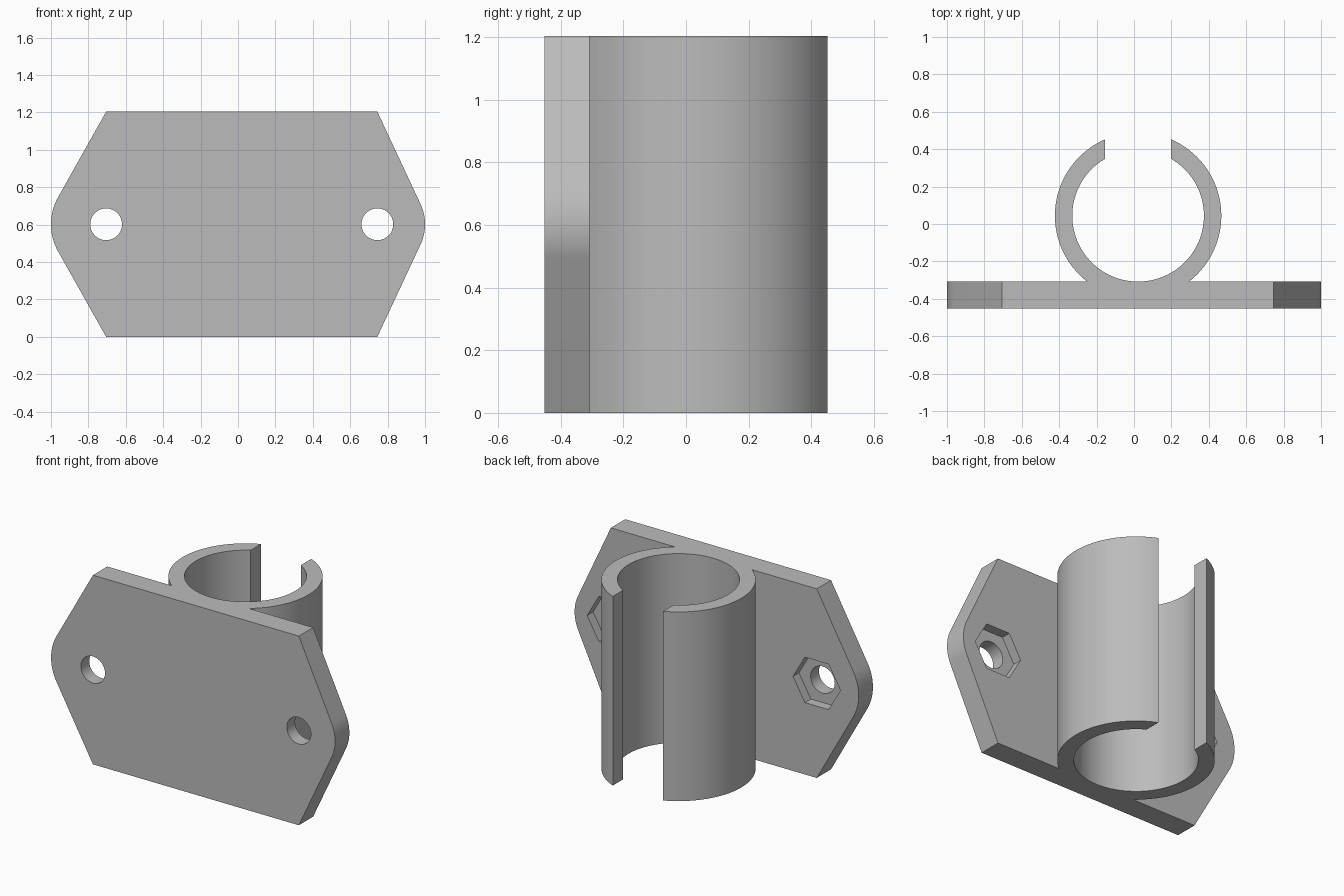
import bpy, bmesh
from math import sin, cos, acos, pi, radians
from mathutils import Matrix, Vector

if "Cube" in bpy.data.objects:
    bpy.data.objects.remove(bpy.data.objects["Cube"], do_unlink=True)

HEIGHT = 1.204
MID = HEIGHT / 2
PLATE_FRONT, PLATE_BACK = -0.452, -0.308
RING_X, RING_Y = 0.022, 0.044
RING_OUTER, RING_BORE, SLOT_WIDTH = 0.445, 0.352, 0.354
HOLE_RADIUS, NUT_RADIUS, NUT_DEPTH = 0.085, 0.167, 0.06
# Bolt ears: x centre, rounding radius, side
EARS = [(0.745, 0.255, 1), (-0.705, 0.295, -1)]

grey = bpy.data.materials.new("grey plastic")
grey.use_nodes = True
grey.diffuse_color = (0.5, 0.5, 0.5, 1)
grey.node_tree.nodes["Principled BSDF"].inputs["Base Color"].default_value = (0.5, 0.5, 0.5, 1)


def prism(name, points, offset):
    """Extrude a closed outline of 3D points along offset."""
    bm = bmesh.new()
    face = bm.faces.new([bm.verts.new(p) for p in points])
    moved = bmesh.ops.extrude_face_region(bm, geom=[face])["geom"]
    bmesh.ops.translate(bm, vec=offset, verts=[v for v in moved if isinstance(v, bmesh.types.BMVert)])
    bmesh.ops.recalc_face_normals(bm, faces=bm.faces)
    mesh = bpy.data.meshes.new(name)
    bm.to_mesh(mesh)
    bm.free()
    mesh.materials.append(grey)
    obj = bpy.data.objects.new(name, mesh)
    bpy.context.collection.objects.link(obj)
    return obj


def circle(radius, sides):
    return [(radius * cos(2 * pi * i / sides), radius * sin(2 * pi * i / sides)) for i in range(sides)]


def upright(name, radius, z0, z1):
    """Vertical cylinder on the ring axis."""
    points = [(RING_X + u, RING_Y + v, z0) for u, v in circle(radius, 96)]
    return prism(name, points, (0, 0, z1 - z0))


def crosswise(name, x, radius, sides, y0, y1):
    """Prism running front to back at a bolt position."""
    points = [(x + u, y0, MID + v) for u, v in circle(radius, sides)]
    return prism(name, points, (0, y1 - y0, 0))


def combine(target, other, operation):
    """Apply a boolean and discard the helper."""
    bpy.context.view_layer.objects.active = target
    mod = target.modifiers.new(operation.lower(), 'BOOLEAN')
    mod.object, mod.operation, mod.solver = other, operation, 'EXACT'
    bpy.ops.object.modifier_apply(modifier=mod.name)
    bpy.data.objects.remove(other, do_unlink=True)


# Mounting plate: flat top and bottom, straight flanks tangent to rounded ears
outline = []
for x, radius, side in EARS:
    sweep = pi / 2 - acos(radius / MID)
    arc = [-sweep + 2 * sweep * i / 16 for i in range(17)]
    ear = [(x, 0)] + [(x + side * radius * cos(a), MID + radius * sin(a)) for a in arc] + [(x, HEIGHT)]
    outline += ear if side > 0 else ear[::-1]
bracket = prism("clip_bracket", [(x, PLATE_FRONT, z) for x, z in outline],
                (0, PLATE_BACK - PLATE_FRONT, 0))

# Clip ring: joined to the plate, bored through and slotted at the back
combine(bracket, upright("ring_body", RING_OUTER, 0, HEIGHT), 'UNION')
combine(bracket, upright("bore_cutter", RING_BORE, -0.1, HEIGHT + 0.1), 'DIFFERENCE')
half = SLOT_WIDTH / 2
slot = [(RING_X - half, RING_Y, -0.1), (RING_X + half, RING_Y, -0.1),
        (RING_X + half, 0.6, -0.1), (RING_X - half, 0.6, -0.1)]
combine(bracket, prism("slot_cutter", slot, (0, 0, HEIGHT + 0.2)), 'DIFFERENCE')

# Bolt holes with hexagonal nut pockets on the back
for x, radius, side in EARS:
    combine(bracket, crosswise("hole_cutter", x, HOLE_RADIUS, 48, -0.6, -0.2), 'DIFFERENCE')
    combine(bracket, crosswise("nut_cutter", x, NUT_RADIUS, 6, PLATE_BACK - NUT_DEPTH, -0.2), 'DIFFERENCE')

# Smooth curved walls, keep edges crisp
bpy.ops.object.select_all(action='DESELECT')
bracket.select_set(True)
bpy.context.view_layer.objects.active = bracket
bpy.ops.object.shade_smooth_by_angle(angle=radians(30))
